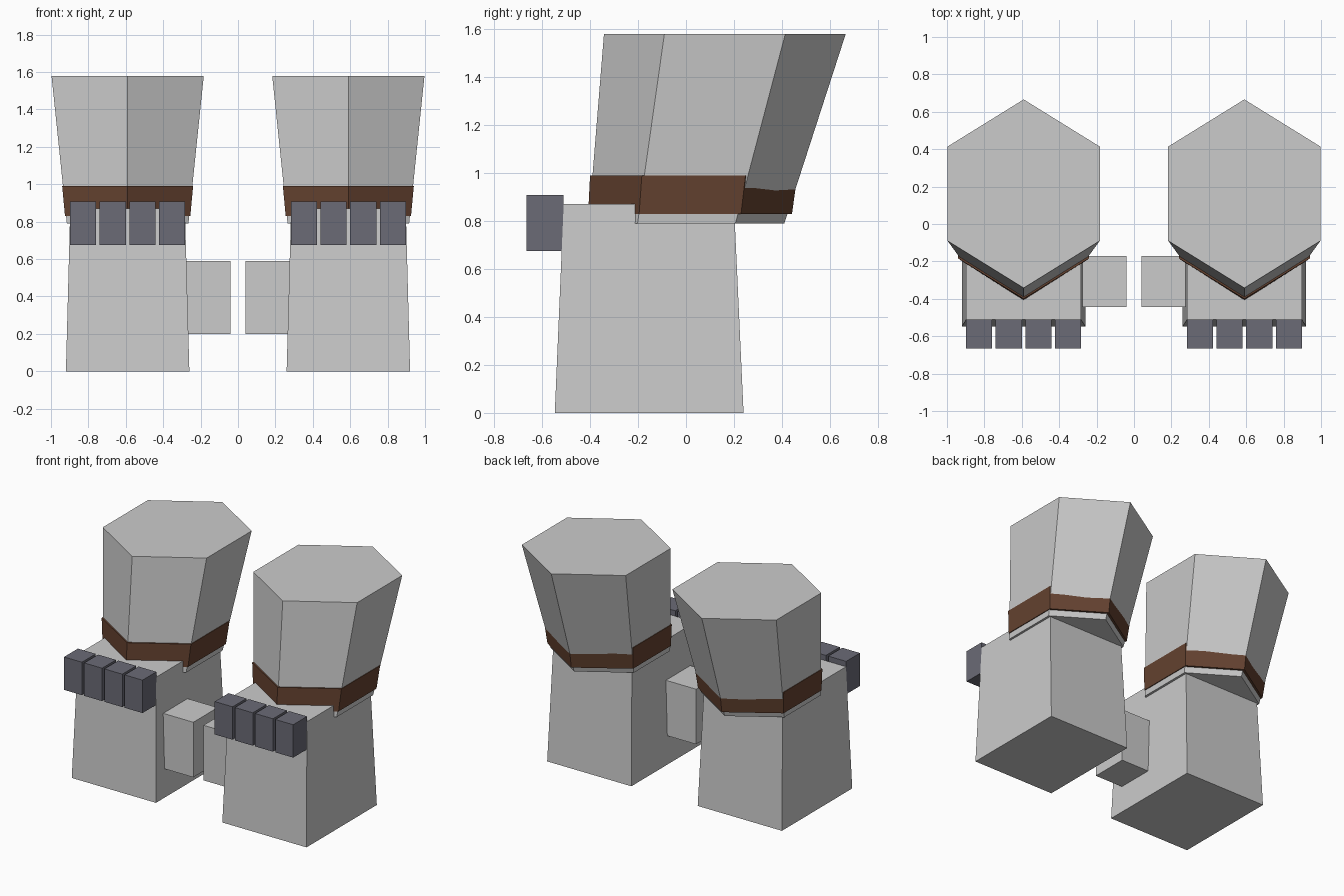
import bpy, bmesh
from math import sin, cos, pi

if "Cube" in bpy.data.objects:
    bpy.data.objects.remove(bpy.data.objects["Cube"])

CX = 0.59  # centre of the right-hand glove; the other is mirrored


def material(name, rgb):
    m = bpy.data.materials.new(name)
    m.diffuse_color = (*rgb, 1)
    m.use_nodes = True
    m.node_tree.nodes["Principled BSDF"].inputs["Base Color"].default_value = m.diffuse_color
    return m


def loft(name, bottom, top, mat=None):
    """Closed prism between two rings of equal length, mirrored across x = 0."""
    bm = bmesh.new()
    a = [bm.verts.new(p) for p in bottom]
    b = [bm.verts.new(p) for p in top]
    n = len(a)
    bm.faces.new(a[::-1])
    bm.faces.new(b)
    for i in range(n):
        j = (i + 1) % n
        bm.faces.new((a[i], a[j], b[j], b[i]))
    bmesh.ops.recalc_face_normals(bm, faces=bm.faces)
    me = bpy.data.meshes.new(name)
    bm.to_mesh(me)
    bm.free()
    ob = bpy.data.objects.new(name, me)
    bpy.context.collection.objects.link(ob)
    if mat:
        me.materials.append(mat)
    mod = ob.modifiers.new("mirror", 'MIRROR')
    mod.use_mirror_merge = False
    return ob


def rect(x0, x1, y0, y1, z):
    return [(x0, y0, z), (x1, y0, z), (x1, y1, z), (x0, y1, z)]


def hexagon(half_width, radius, cy, z):
    """Six-sided ring with points facing front and back."""
    k = half_width / cos(pi / 6)
    return [(CX + k * sin(i * pi / 3), cy - radius * cos(i * pi / 3), z)
            for i in range(6)]


leather = material("brown_leather", (0.13, 0.055, 0.03))
dark = material("dark_grey", (0.145, 0.145, 0.18))

# Fist block, narrowing upwards
loft("palm", rect(0.26, 0.92, -0.547, 0.24, 0), rect(0.284, 0.897, -0.51, 0.20, 0.87))

# Thumb on the inner side
loft("thumb", rect(0.04, 0.30, -0.443, -0.17, 0.20), rect(0.04, 0.30, -0.443, -0.17, 0.59))

# Flared, backward-leaning cuff
loft("cuff", hexagon(0.325, 0.408, 0.002, 0.79), hexagon(0.407, 0.504, 0.162, 1.58))

# Strap around the base of the cuff
loft("cuff_band", hexagon(0.335, 0.425, 0.017, 0.83), hexagon(0.35, 0.432, 0.032, 0.99), leather)

# Four knuckle blocks
for i in range(4):
    x = 0.283 + i * 0.1583
    loft(f"knuckle_{i + 1}", rect(x, x + 0.14, -0.665, -0.51, 0.675),
         rect(x, x + 0.14, -0.665, -0.51, 0.908), dark)
